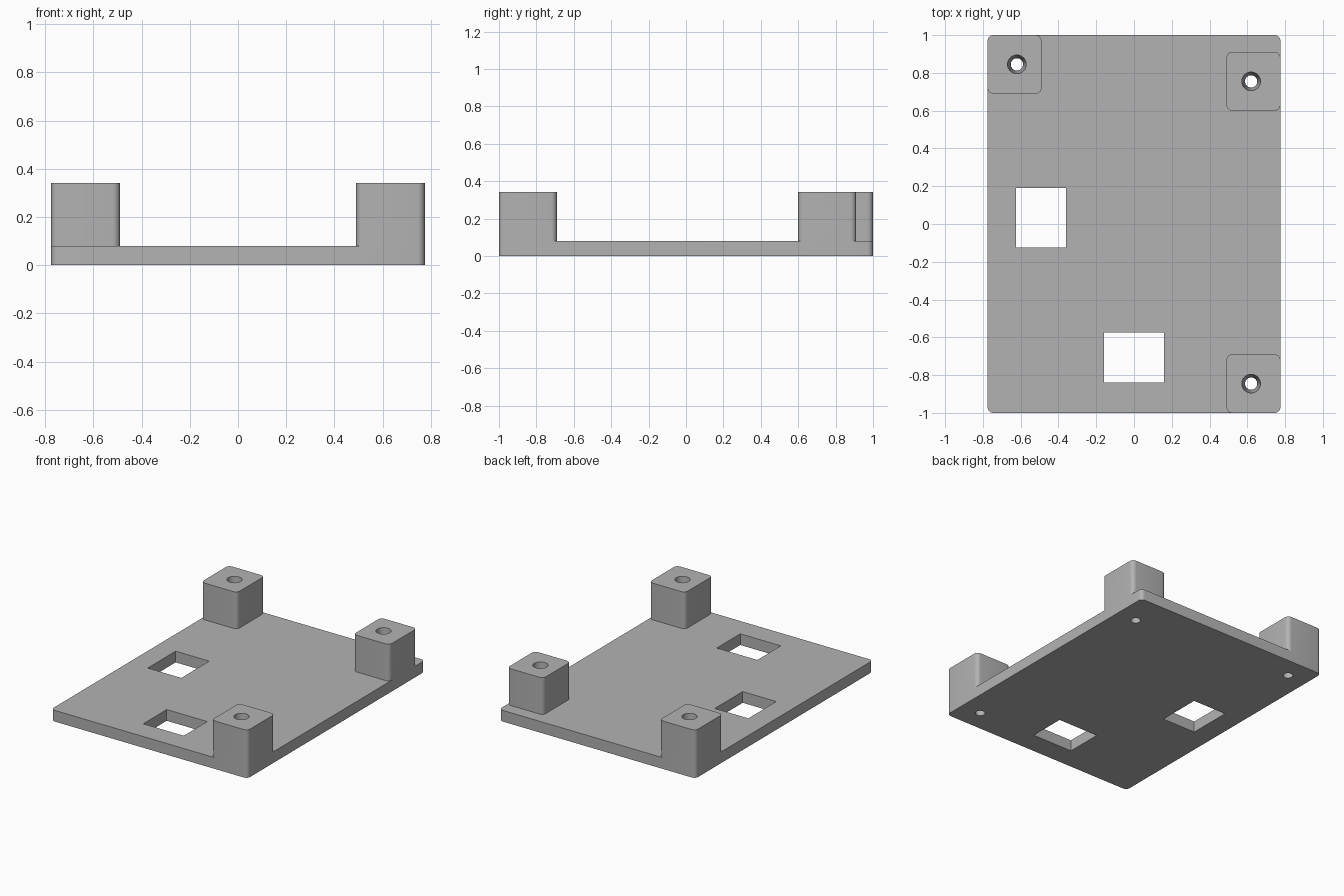
import bpy
import bmesh
from mathutils import Matrix, Vector

cube = bpy.data.objects.get("Cube")
if cube:
    bpy.data.objects.remove(cube, do_unlink=True)

HALF_X, PLATE_TOP, POST_TOP = 0.775, 0.08, 0.342
POST_X, POST_Y, CORNER = 0.285, 0.31, 0.03

grey = bpy.data.materials.new("plain grey")
grey.use_nodes = True
grey.diffuse_color = (0.45, 0.45, 0.45, 1)
grey.node_tree.nodes["Principled BSDF"].inputs["Base Color"].default_value = (0.45, 0.45, 0.45, 1)


def add_object(name, bm):
    mesh = bpy.data.meshes.new(name)
    bm.to_mesh(mesh)
    bm.free()
    mesh.materials.append(grey)
    obj = bpy.data.objects.new(name, mesh)
    bpy.context.collection.objects.link(obj)
    return obj


def block(name, low, high, radius=0):
    """Box between two corners, with optional rounded upright edges."""
    low, high = Vector(low), Vector(high)
    bm = bmesh.new()
    place = Matrix.Translation((low + high) / 2) @ Matrix.Diagonal((high - low).to_4d())
    bmesh.ops.create_cube(bm, size=1, matrix=place)
    if radius:
        upright = [e for e in bm.edges if abs(e.verts[0].co.z - e.verts[1].co.z) > 0.01]
        bmesh.ops.bevel(bm, geom=upright, offset=radius, segments=6, profile=0.5, affect='EDGES')
    return add_object(name, bm)


def tapered_pin(name, x, y):
    """Cutter for a screw hole that narrows towards the underside."""
    bm = bmesh.new()
    bmesh.ops.create_cone(bm, cap_ends=True, segments=32, radius1=0.032, radius2=0.05,
                          depth=POST_TOP + 0.02, matrix=Matrix.Translation((x, y, POST_TOP / 2)))
    return add_object(name, bm)


def combine(target, tool, operation):
    """Apply a boolean and discard the tool object."""
    mod = target.modifiers.new(operation.lower(), 'BOOLEAN')
    mod.operation, mod.solver, mod.object = operation, 'EXACT', tool
    bpy.context.view_layer.objects.active = target
    bpy.ops.object.modifier_apply(modifier=mod.name)
    bpy.data.objects.remove(tool, do_unlink=True)


# Base plate
base = block("base_plate_with_posts", (-HALF_X, -1, 0), (HALF_X, 1, PLATE_TOP), CORNER)

# Three mounting posts: side of the plate and front edge of each post
posts = [(-1, 1 - POST_Y), (1, 0.6), (1, -1)]
for side, y in posts:
    x = HALF_X - POST_X if side > 0 else -HALF_X
    combine(base, block("post", (x, y, 0), (x + POST_X, y + POST_Y, POST_TOP), CORNER), 'UNION')

# Screw holes through the posts
for side, y in posts:
    combine(base, tapered_pin("hole_cutter", side * 0.62, y + POST_Y / 2), 'DIFFERENCE')

# Two rectangular windows in the plate
for x0, x1, y0, y1 in [(-0.625, -0.36, -0.125, 0.19), (-0.16, 0.16, -0.84, -0.575)]:
    combine(base, block("window_cutter", (x0, y0, -0.1), (x1, y1, 0.2)), 'DIFFERENCE')

# Smooth the rounded edges and bores only
base.select_set(True)
bpy.context.view_layer.objects.active = base
bpy.ops.object.shade_smooth_by_angle()
